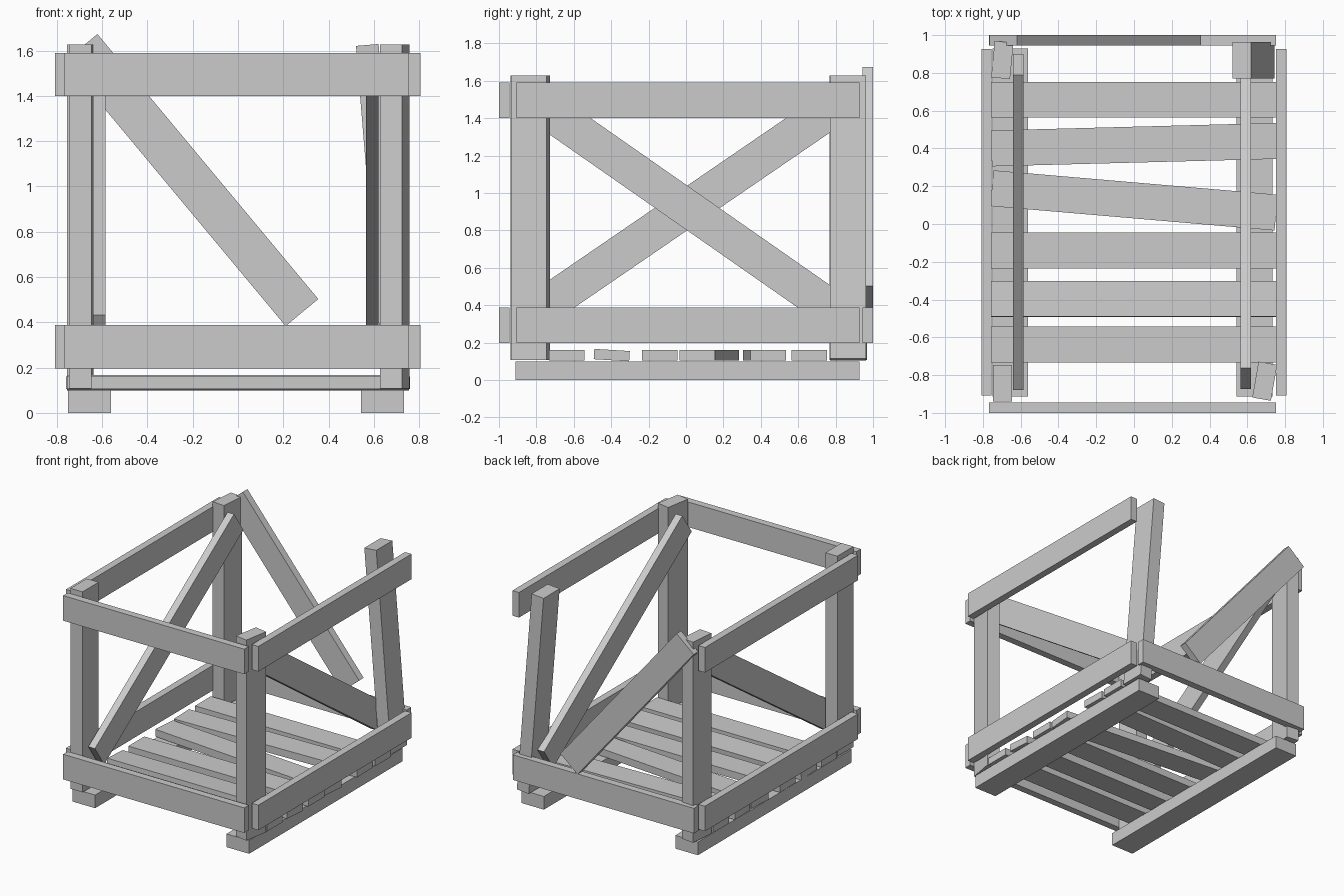
import bpy, bmesh
from math import radians

if "Cube" in bpy.data.objects:
    bpy.data.objects.remove(bpy.data.objects["Cube"])


def plank(name, center, size, rot=(0, 0, 0)):
    """Box-shaped board with a rotation in degrees."""
    bm = bmesh.new()
    bmesh.ops.create_cube(bm, size=1)
    bmesh.ops.scale(bm, vec=size, verts=bm.verts)
    mesh = bpy.data.meshes.new(name)
    bm.to_mesh(mesh)
    bm.free()
    ob = bpy.data.objects.new(name, mesh)
    ob.location = center
    ob.rotation_euler = [radians(a) for a in rot]
    bpy.context.collection.objects.link(ob)
    return ob


T, W, L = 0.055, 0.19, 1.52   # board thickness, width, length

# Ground skids
for side, x in (("left", -0.655), ("right", 0.637)):
    plank(f"skid_{side}", (x, 0.008, 0.05), (W, 1.84, 0.1))

# Floor slats, some knocked out of line: (y, roll, yaw)
slats = [(-0.638, 0, 0), (-0.397, -3.5, 0), (-0.14, 0, 0),
         (0.125, 0, -4.9), (0.42, 0, 1.5), (0.658, 0, 0)]
for i, (y, roll, yaw) in enumerate(slats):
    plank(f"floor_slat_{i + 1}", (0, y, 0.133), (L - 0.01, W, T), (roll, 0, yaw))

# Corner posts: slightly twisted, the back right one leaning inward
posts = {
    "front_left": ((-0.697, -0.842), (0, 0, 0)),
    "front_right": ((0.692, -0.832), (0, 0, -10)),
    "back_left": ((-0.697, 0.868), (0, 0, -5.5)),
    "back_right": ((0.633, 0.866), (0, -4.7, 0)),
}
for name, ((x, y), rot) in posts.items():
    plank(f"post_{name}", (x, y, 0.867), (0.1, 0.193, L), rot)

# Horizontal rails (the top back rail is missing)
for level, z in (("lower", 0.292), ("upper", 1.495)):
    plank(f"{level}_front_rail", (-0.007, -0.972, z), (L, T, W))
    for side, x in (("left", -0.781), ("right", 0.779)):
        plank(f"{level}_{side}_rail", (x, 0.01, z), (T, 1.835, W))
plank("lower_back_rail", (-0.007, 0.972, 0.292), (L, T, W))

# Diagonal braces inside both sides
plank("left_brace", (-0.612, 0.01, 0.922), (T, 2.02, 0.197), (34.4, 0, 0))
plank("right_brace", (0.592, 0.01, 0.917), (T, 2.02, 0.197), (-34.9, 0, 0))

# Fallen board hanging diagonally across the back
plank("fallen_back_board", (-0.205, 0.972, 1.028), (1.523, T, 0.187), (0, 50.2, 0))
